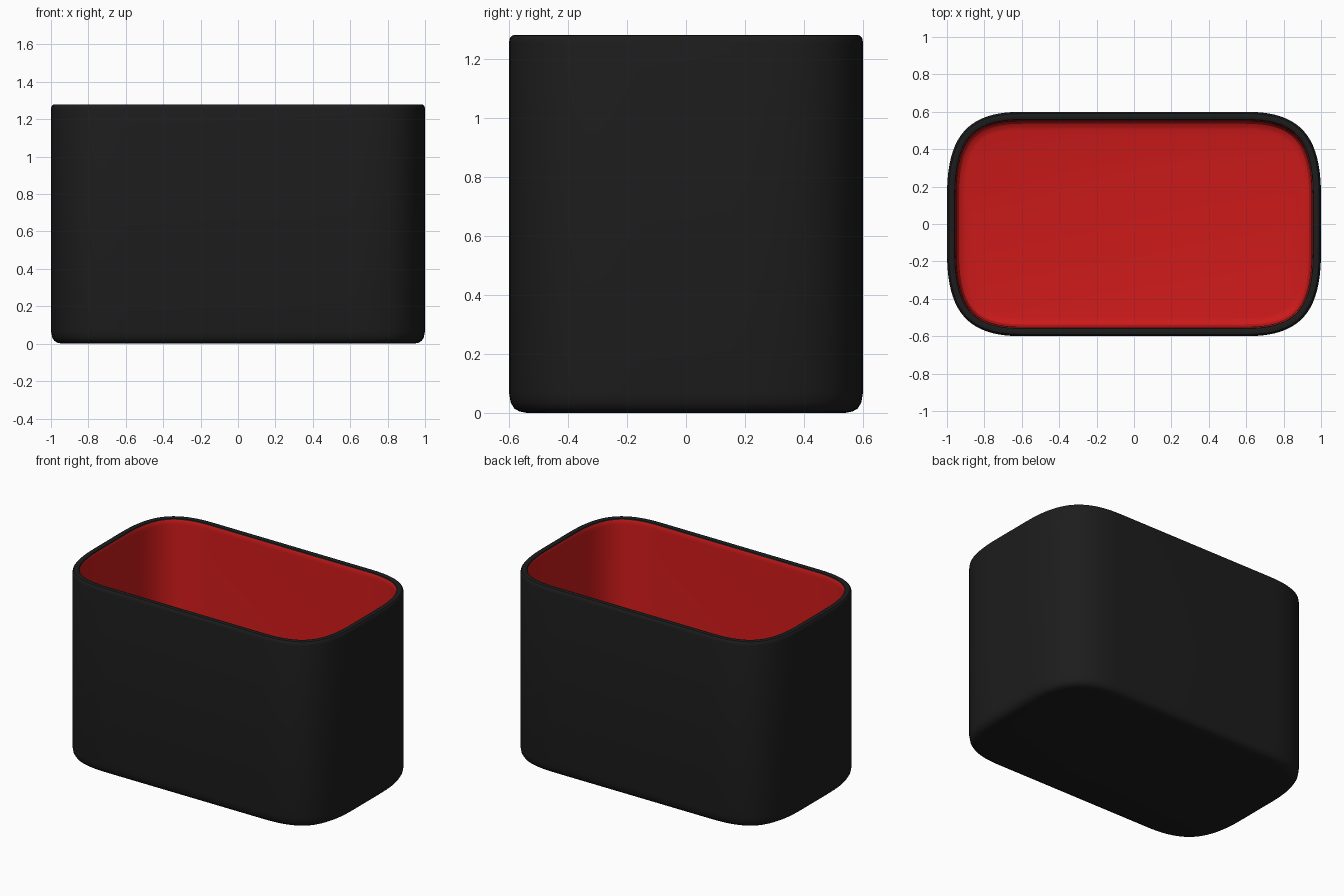
import bpy, bmesh
from mathutils import Vector

if "Cube" in bpy.data.objects:
    bpy.data.objects.remove(bpy.data.objects["Cube"])

HX, HY, H = 1.0, 0.6, 1.28      # half sizes and height
DX, DY, K = 0.40, 0.45, 0.72    # corner length along x / y, handle strength
STEPS = 20


def outline(inset):
    """Soft-cornered rectangle, inset along its own normals."""
    p0, p3 = Vector((HX, HY - DY)), Vector((HX - DX, HY))
    p1, p2 = Vector((HX, HY - DY * (1 - K))), Vector((HX - DX * (1 - K), HY))
    quarter = []
    for i in range(STEPS + 1):
        t = i / STEPS
        s = 1 - t
        p = s**3 * p0 + 3 * s * s * t * p1 + 3 * s * t * t * p2 + t**3 * p3
        d = s * s * (p1 - p0) + 2 * s * t * (p2 - p1) + t * t * (p3 - p2)
        n = Vector((d.y, -d.x)).normalized()
        quarter.append(p - n * inset)
    pts = [(p.x, p.y) for p in quarter]
    pts += [(-p.x, p.y) for p in reversed(quarter)]
    return pts + [(-x, -y) for x, y in pts]


def loft(name, profile, colour, cap):
    """Skin rings given as (inset, z); close the ring with index cap."""
    bm = bmesh.new()
    rings = [[bm.verts.new((x, y, z)) for x, y in outline(d)] for d, z in profile]
    n = len(rings[0])
    for a, b in zip(rings, rings[1:]):
        for i in range(n):
            j = (i + 1) % n
            bm.faces.new((a[i], a[j], b[j], b[i]))
    ring = rings[cap]
    bm.faces.new(ring[::-1] if cap == 0 else ring)
    mesh = bpy.data.meshes.new(name)
    bm.to_mesh(mesh)
    bm.free()
    ob = bpy.data.objects.new(name, mesh)
    bpy.context.collection.objects.link(ob)
    mat = bpy.data.materials.new(name + "_colour")
    mat.diffuse_color = colour
    mat.use_nodes = True
    mat.node_tree.nodes["Principled BSDF"].inputs["Base Color"].default_value = mat.diffuse_color
    mesh.materials.append(mat)
    bpy.ops.object.select_all(action='DESELECT')
    ob.select_set(True)
    bpy.context.view_layer.objects.active = ob
    bpy.ops.object.shade_smooth_by_angle()


# Black outer shell: base, wall and rolled rim
loft("bin_shell",
     [(0.06, 0), (0.035, 0.005), (0.018, 0.015), (0.006, 0.035), (0, 0.07),
      (0, H - 0.025), (0.003, H - 0.01), (0.01, H - 0.002), (0.018, H),
      (0.035, H), (0.041, H - 0.003), (0.044, H - 0.01)],
     (0.012, 0.012, 0.012, 1), 0)

# Red lining: inner wall and floor
loft("bin_lining",
     [(0.044, H - 0.01), (0.048, H - 0.02), (0.05, H - 0.04), (0.05, 0.12), (0.054, 0.085),
      (0.064, 0.065), (0.08, 0.055), (0.1, 0.05)],
     (0.6, 0.01, 0.01, 1), -1)
